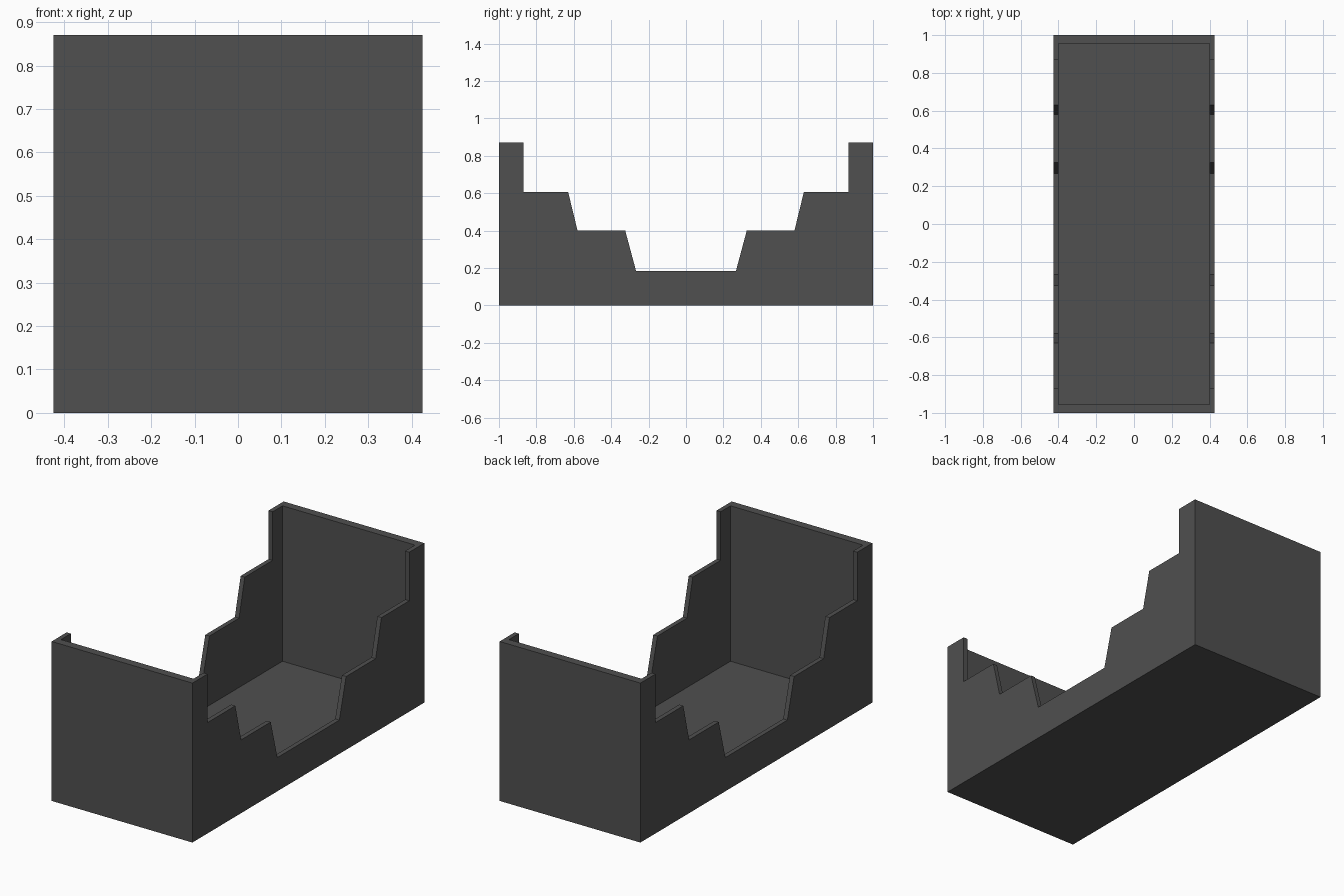
import bpy, bmesh

if "Cube" in bpy.data.objects:
    bpy.data.objects.remove(bpy.data.objects["Cube"])

HX, HY, HZ = 0.425, 1.0, 0.87      # outer half width, half length, height
IX, IY = 0.40, 0.955               # inner half width, half length
FLOOR = 0.022

dark = bpy.data.materials.new("dark_grey")
dark.diffuse_color = (0.08, 0.08, 0.08, 1)
dark.use_nodes = True
dark.node_tree.nodes["Principled BSDF"].inputs["Base Color"].default_value = dark.diffuse_color


def finish(bm, name):
    bmesh.ops.recalc_face_normals(bm, faces=bm.faces)
    me = bpy.data.meshes.new(name)
    bm.to_mesh(me)
    bm.free()
    me.materials.append(dark)
    ob = bpy.data.objects.new(name, me)
    bpy.context.collection.objects.link(ob)
    return ob


def box(name, hx, hy, z0, z1):
    bm = bmesh.new()
    bmesh.ops.create_cube(bm, size=1)
    for v in bm.verts:
        v.co = (v.co.x * 2 * hx, v.co.y * 2 * hy, z1 if v.co.z > 0 else z0)
    return finish(bm, name)


# Stepped side profile (y, z), mirrored and extruded across the width
half = [(HY, 0), (HY, HZ), (0.87, HZ), (0.87, 0.605), (0.63, 0.605),
        (0.58, 0.40), (0.325, 0.40), (0.267, 0.184)]
profile = half + [(-y, z) for y, z in reversed(half)]
bm = bmesh.new()
face = bm.faces.new([bm.verts.new((-HX, y, z)) for y, z in profile])
ext = bmesh.ops.extrude_face_region(bm, geom=[face])
moved = [g for g in ext["geom"] if isinstance(g, bmesh.types.BMVert)]
bmesh.ops.translate(bm, verts=moved, vec=(2 * HX, 0, 0))
walls = finish(bm, "bin_walls")

# Hollow out the walls
cutter = box("cavity_cutter", IX, IY, -0.2, 1.2)
cutter.hide_render = True
cut = walls.modifiers.new("hollow", "BOOLEAN")
cut.operation = 'DIFFERENCE'
cut.solver = 'EXACT'
cut.object = cutter
bpy.context.view_layer.objects.active = walls
bpy.ops.object.modifier_apply(modifier=cut.name)
bpy.data.objects.remove(cutter)

# Thin floor panel set flush with the underside
box("floor_panel", IX, IY, 0, FLOOR)
